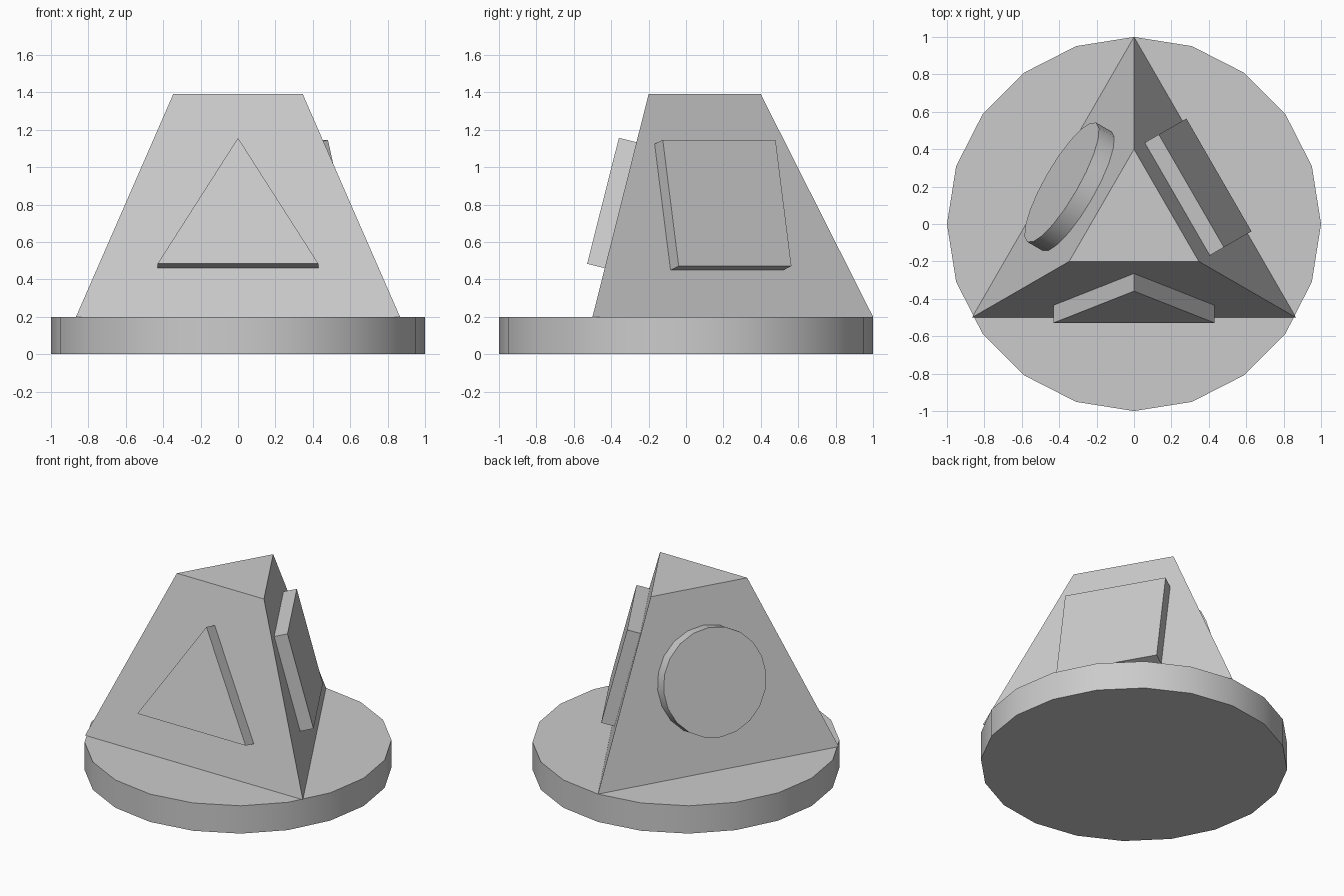
import bpy, bmesh
from math import sin, cos, pi, radians
from mathutils import Matrix, Vector

if "Cube" in bpy.data.objects:
    bpy.data.objects.remove(bpy.data.objects["Cube"])

BASE_H, TOP_Z = 0.2, 1.39
R_LOW, R_HIGH = 1.0, 0.4


def ring(n, r):
    """Regular polygon with one corner on +y."""
    return [(r * cos(pi / 2 + 2 * pi * i / n), r * sin(pi / 2 + 2 * pi * i / n)) for i in range(n)]


def prism(name, outline, z0, z1, top_scale=1.0, matrix=Matrix(), smooth=False):
    bm = bmesh.new()
    low = [bm.verts.new((x, y, z0)) for x, y in outline]
    high = [bm.verts.new((x * top_scale, y * top_scale, z1)) for x, y in outline]
    n = len(outline)
    bm.faces.new(low[::-1])
    bm.faces.new(high)
    for i in range(n):
        j = (i + 1) % n
        bm.faces.new((low[i], low[j], high[j], high[i]))
    bm.transform(matrix)
    bmesh.ops.recalc_face_normals(bm, faces=bm.faces)
    mesh = bpy.data.meshes.new(name)
    bm.to_mesh(mesh)
    bm.free()
    obj = bpy.data.objects.new(name, mesh)
    bpy.context.collection.objects.link(obj)
    if smooth:
        bpy.ops.object.select_all(action='DESELECT')
        obj.select_set(True)
        bpy.context.view_layer.objects.active = obj
        bpy.ops.object.shade_smooth_by_angle(angle=radians(30))
    return obj


def side_frame(angle):
    """Frame on a sloping side: x across, y up the slope, z outwards."""
    low = Vector((0, -R_LOW / 2, BASE_H))
    up = (Vector((0, -R_HIGH / 2, TOP_Z)) - low).normalized()
    across = Vector((1, 0, 0))
    m = Matrix((across, up, across.cross(up))).transposed().to_4x4()
    m.translation = low
    return Matrix.Rotation(radians(angle), 4, 'Z') @ m


# Round base
prism("base", ring(20, 1.0), 0, BASE_H, smooth=True)

# Tapered three-sided body
prism("body", ring(3, R_LOW), BASE_H, TOP_Z, R_HIGH / R_LOW)

# Raised shapes on the three sides, sunk slightly into the body
SINK = -0.005
prism("triangle_plate", [(-0.43, 0.268), (0.43, 0.268), (0, 0.962)],
      SINK, 0.097, matrix=side_frame(0))
prism("square_plate", [(-0.348, 0.257), (0.348, 0.257), (0.348, 0.953), (-0.348, 0.953)],
      SINK, 0.09, matrix=side_frame(120))
prism("round_plate", [(x, y + 0.605) for x, y in ring(20, 0.368)],
      SINK, 0.097, matrix=side_frame(240), smooth=True)
